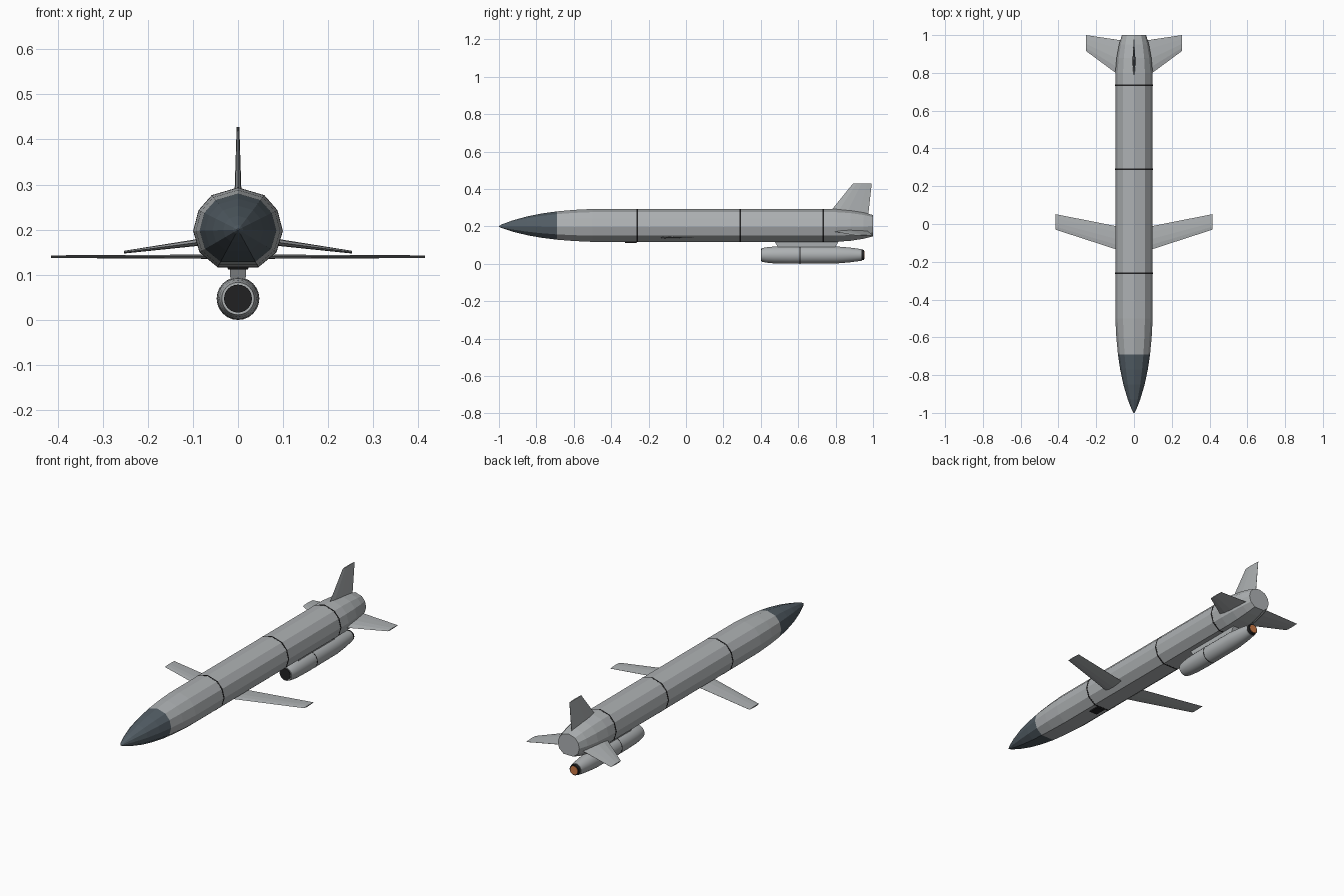
import bpy, bmesh, math
from mathutils import Vector

cube = bpy.data.objects.get("Cube")
if cube:
    bpy.data.objects.remove(cube, do_unlink=True)


def material(name, rgb):
    m = bpy.data.materials.new(name)
    m.use_nodes = True
    m.diffuse_color = (*rgb, 1)
    bsdf = next(n for n in m.node_tree.nodes if n.type == 'BSDF_PRINCIPLED')
    bsdf.inputs["Base Color"].default_value = (*rgb, 1)
    return m


GREY = material("light grey paint", (0.42, 0.44, 0.45))
SLATE = material("dark slate nose", (0.085, 0.11, 0.13))
BLACK = material("near black", (0.015, 0.015, 0.016))
ORANGE = material("orange exhaust", (0.6, 0.19, 0.06))


def loft(name, rings, mat, smooth=False):
    """Skin a list of equal closed rings and cap both ends."""
    bm = bmesh.new()
    loops = [[bm.verts.new(p) for p in ring] for ring in rings]
    n = len(loops[0])
    for a, b in zip(loops, loops[1:]):
        for i in range(n):
            j = (i + 1) % n
            bm.faces.new((a[i], a[j], b[j], b[i]))
    bm.faces.new(loops[0])
    bm.faces.new(loops[-1])
    bmesh.ops.remove_doubles(bm, verts=bm.verts, dist=1e-5)
    bmesh.ops.recalc_face_normals(bm, faces=bm.faces)
    mesh = bpy.data.meshes.new(name)
    bm.to_mesh(mesh)
    bm.free()
    mesh.materials.append(mat)
    ob = bpy.data.objects.new(name, mesh)
    bpy.context.collection.objects.link(ob)
    if smooth:
        bpy.ops.object.select_all(action='DESELECT')
        ob.select_set(True)
        bpy.context.view_layer.objects.active = ob
        bpy.ops.object.shade_smooth_by_angle(angle=math.radians(35))
    return ob


# Fuselage section: eleven sides, peaked top and flat belly
half = [(0.058, 0.076), (0.087, 0.043), (0.099, -0.003), (0.085, -0.05), (0.045, -0.083)]
section = [(0, 0.093)] + half + [(-x, z) for x, z in reversed(half)]


def hull(name, stations, mat):
    return loft(name, [[(x * s, y, 0.2 + z * s) for x, z in section] for y, s in stations], mat)


hull("nose_cone", [(-1, 0.02), (-0.985, 0.11), (-0.93, 0.33), (-0.85, 0.57),
                   (-0.77, 0.74), (-0.69, 0.86)], SLATE)
hull("fuselage", [(-0.69, 0.86), (-0.6, 0.945), (-0.5, 1), (0.8, 1),
                  (0.88, 0.93), (0.95, 0.8), (1, 0.65)], GREY)
for label, y in (("front", -0.26), ("middle", 0.29), ("rear", 0.735)):
    hull(label + "_seam", [(y - 0.004, 1.006), (y + 0.004, 1.006)], BLACK)


def blade(name, root, tip, span_dir):
    """Tapered surface; each end is (point x, z), leading y, trailing y, half thickness."""
    up = Vector((-span_dir[1], span_dir[0])).normalized()
    rings = []
    for (x, z), lead, trail, t in (root, tip):
        shape = [(0, 0), (0.2, 0.8), (0.45, 1), (0.75, 0.6), (1, 0.08),
                 (1, -0.08), (0.75, -0.6), (0.45, -1), (0.2, -0.8)]
        rings.append([(x + up.x * t * h, lead + (trail - lead) * f, z + up.y * t * h)
                      for f, h in shape])
    loft(name, rings, GREY)


# Wings and tail surfaces
for side, s in (("left", 1), ("right", -1)):
    blade(side + "_wing", ((0, 0.14), -0.165, -0.03, 0.005),
          ((s * 0.415, 0.14), -0.03, 0.052, 0.003), (s, 0))
    blade(side + "_tailplane", ((s * 0.04, 0.178), 0.758, 0.968, 0.009),
          ((s * 0.253, 0.15), 0.915, 1.0, 0.003), (s * 0.213, -0.028))
blade("tail_fin", ((0, 0.24), 0.74, 0.972, 0.009), ((0, 0.428), 0.892, 0.993, 0.003), (0, 1))


def round_body(name, stations, mat, sides=24):
    return loft(name, [[(r * math.cos(2 * math.pi * i / sides), y,
                         0.047 + r * math.sin(2 * math.pi * i / sides))
                        for i in range(sides)] for y, r in stations], mat, True)


# Engine pod slung under the tail
round_body("engine_pod", [(0.405, 0.036), (0.43, 0.041), (0.47, 0.045), (0.55, 0.047),
                          (0.8, 0.046), (0.88, 0.039), (0.938, 0.031)], GREY)
round_body("pod_intake", [(0.401, 0.031), (0.406, 0.031)], BLACK)
round_body("pod_seam", [(0.608, 0.0474), (0.612, 0.0474)], BLACK)
round_body("pod_nozzle", [(0.936, 0.029), (0.952, 0.027)], BLACK)
round_body("pod_exhaust", [(0.951, 0.022), (0.954, 0.022)], ORANGE)


def slab(name, levels, mat):
    """Block from stacked rectangles: z, half width, front y, back y."""
    loft(name, [[(-w, a, z), (w, a, z), (w, b, z), (-w, b, z)] for z, w, a, b in levels], mat)


slab("engine_pylon", [(0.075, 0.016, 0.5, 0.79), (0.125, 0.019, 0.47, 0.82)], GREY)
# Sensor window on the belly
slab("belly_sensor", [(0.112, 0.022, -0.325, -0.265), (0.119, 0.025, -0.33, -0.26)], BLACK)
